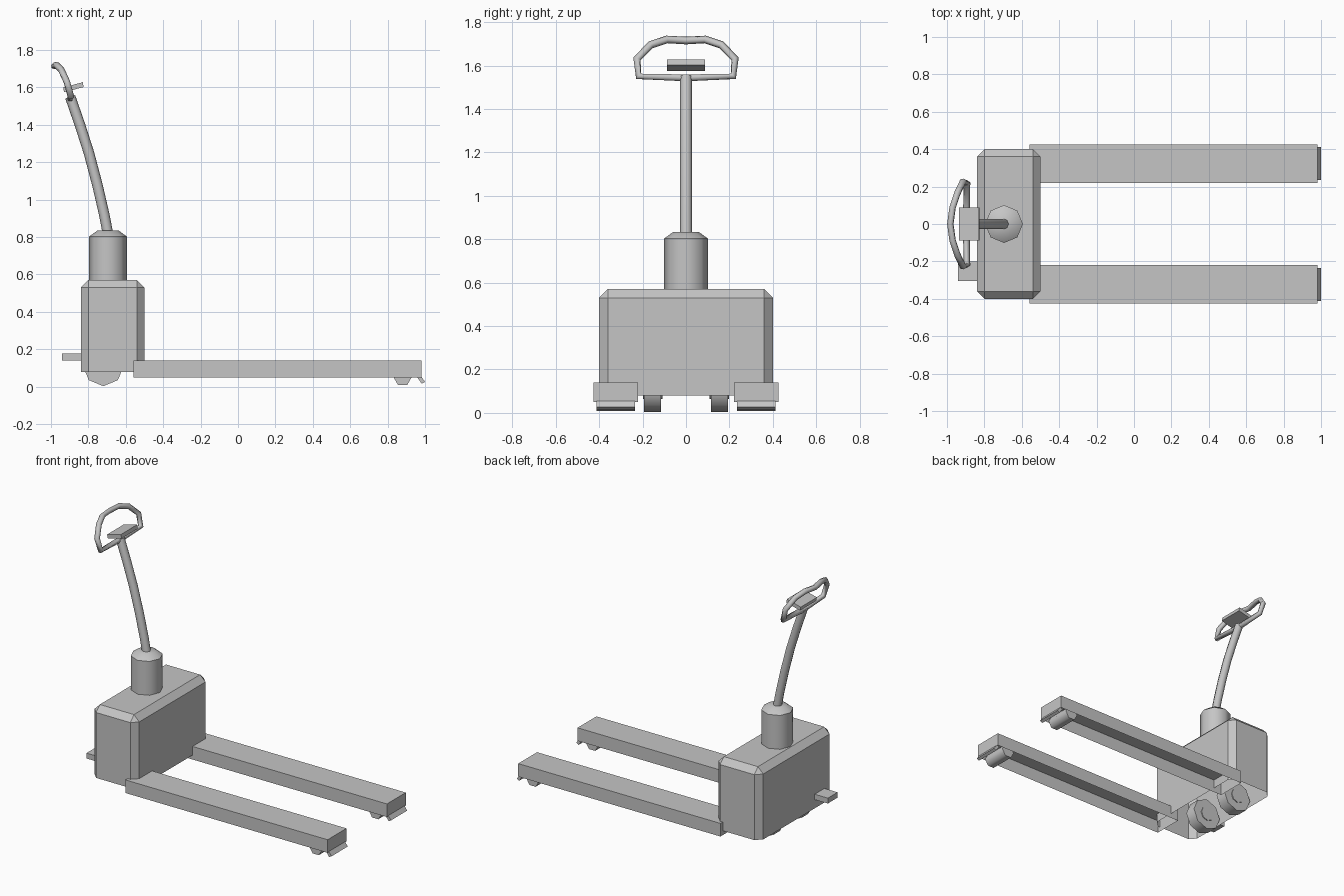
import bpy, bmesh, math
from mathutils import Matrix

if "Cube" in bpy.data.objects:
    bpy.data.objects.remove(bpy.data.objects["Cube"])

grey = bpy.data.materials.new("plain_grey")
grey.diffuse_color = (0.56, 0.56, 0.56, 1)
grey.use_nodes = True
grey.node_tree.nodes["Principled BSDF"].inputs["Base Color"].default_value = grey.diffuse_color


def add(name, bm, smooth=None):
    bmesh.ops.recalc_face_normals(bm, faces=bm.faces)
    me = bpy.data.meshes.new(name)
    bm.to_mesh(me)
    bm.free()
    ob = bpy.data.objects.new(name, me)
    bpy.context.collection.objects.link(ob)
    me.materials.append(grey)
    finish(ob, smooth)
    return ob


def finish(ob, smooth):
    bpy.ops.object.select_all(action='DESELECT')
    ob.select_set(True)
    bpy.context.view_layer.objects.active = ob
    if smooth:
        bpy.ops.object.shade_smooth_by_angle(angle=math.radians(smooth))


def box(name, lo, hi, bevel=0, open_bottom=False):
    bm = bmesh.new()
    bmesh.ops.create_cube(bm, size=1)
    for v in bm.verts:
        v.co = [(a + b) / 2 + c * (b - a) for a, b, c in zip(lo, hi, v.co)]
    if bevel:
        edges = [e for e in bm.edges if max(v.co.z for v in e.verts) > lo[2] + 0.01]
        bmesh.ops.bevel(bm, geom=edges, offset=bevel, segments=1, affect='EDGES')
    if open_bottom:
        bm.normal_update()
        low = [f for f in bm.faces if f.normal.z < -0.9]
        bmesh.ops.delete(bm, geom=low, context='FACES')
    return add(name, bm)


def prism(name, profile, y0, y1, smooth=None):
    """Extrude an (x, z) profile along y."""
    bm = bmesh.new()
    face = bm.faces.new([bm.verts.new((x, y0, z)) for x, z in profile])
    ext = bmesh.ops.extrude_face_region(bm, geom=[face])
    verts = [g for g in ext['geom'] if isinstance(g, bmesh.types.BMVert)]
    bmesh.ops.translate(bm, verts=verts, vec=(0, y1 - y0, 0))
    return add(name, bm, smooth)


def ngon(cx, cz, r, n, start=0.0):
    return [(cx + r * math.cos(start + i * math.tau / n),
             cz + r * math.sin(start + i * math.tau / n)) for i in range(n)]


def tube(name, pts, r, res, cyclic, smooth=None):
    cu = bpy.data.curves.new(name, 'CURVE')
    cu.dimensions = '3D'
    cu.bevel_depth, cu.bevel_resolution, cu.use_fill_caps = r, res, True
    sp = cu.splines.new('POLY')
    sp.points.add(len(pts) - 1)
    for p, co in zip(sp.points, pts):
        p.co = (*co, 1)
    sp.use_cyclic_u = cyclic
    cu.materials.append(grey)
    ob = bpy.data.objects.new(name, cu)
    bpy.context.collection.objects.link(ob)
    finish(ob, None)
    bpy.ops.object.convert(target='MESH')
    finish(bpy.context.object, smooth)


# Motor housing (open underneath) and the small rear step
box("motor_housing", (-0.84, -0.40, 0.08), (-0.50, 0.40, 0.57), 0.04, True)
box("rear_step", (-0.94, -0.305, 0.14), (-0.80, -0.20, 0.177))

# Steering column with domed top
bm = bmesh.new()
rings = []
for r, z in ((0.101, 0.56), (0.101, 0.803), (0.058, 0.834)):
    rings.append([bm.verts.new((x, y, z)) for x, y in ngon(-0.695, 0, r, 8)])
for a, b in zip(rings, rings[1:]):
    for i in range(8):
        j = (i + 1) % 8
        bm.faces.new((a[i], a[j], b[j], b[i]))
bm.faces.new(rings[-1])
add("steering_column", bm, 50)

# Curved tiller arm
tube("tiller_arm", [(-0.69, 0, 0.79), (-0.715, 0, 0.92), (-0.752, 0, 1.08),
                    (-0.797, 0, 1.25), (-0.845, 0, 1.40), (-0.897, 0, 1.55)],
     0.028, 2, False, 50)

# Handle loop, leaning back towards its top
half = [(-0.893, 0.218, 1.55), (-0.915, 0.226, 1.63), (-0.945, 0.163, 1.695),
        (-0.970, 0.088, 1.72)]
loop = half + [(-0.982, 0, 1.715)] + [(x, -y, z) for x, y, z in reversed(half)]
tube("handle_loop", loop + [(-0.897, 0, 1.543)], 0.018, 1, True)

# Control plate in the handle
prism("control_plate", [(-0.93, 1.575), (-0.825, 1.602), (-0.83, 1.628), (-0.935, 1.60)],
      -0.088, 0.088)

# Forks, tip flaps, rollers and drive wheels on both sides
for s, side in ((-1, "front"), (1, "back")):
    ys = sorted((s * 0.22, s * 0.425))
    box(side + "_fork", (-0.56, ys[0], 0.05), (0.98, ys[1], 0.14), 0, True)
    ys = sorted((s * 0.235, s * 0.412))
    prism(side + "_fork_tip_flap", [(0.957, 0.052), (0.982, 0.016), (1.0, 0.026), (0.976, 0.06)], *ys)
    prism(side + "_fork_roller", ngon(0.88, 0.05, 0.048, 6), *ys, 65)
    ys = sorted((s * 0.115, s * 0.193))
    prism(side + "_drive_wheel", ngon(-0.72, 0.113, 0.11, 8), *ys, 50)
    prism(side + "_wheel_hub", ngon(-0.72, 0.113, 0.05, 8), ys[0] - 0.006, ys[1] + 0.006, 50)
